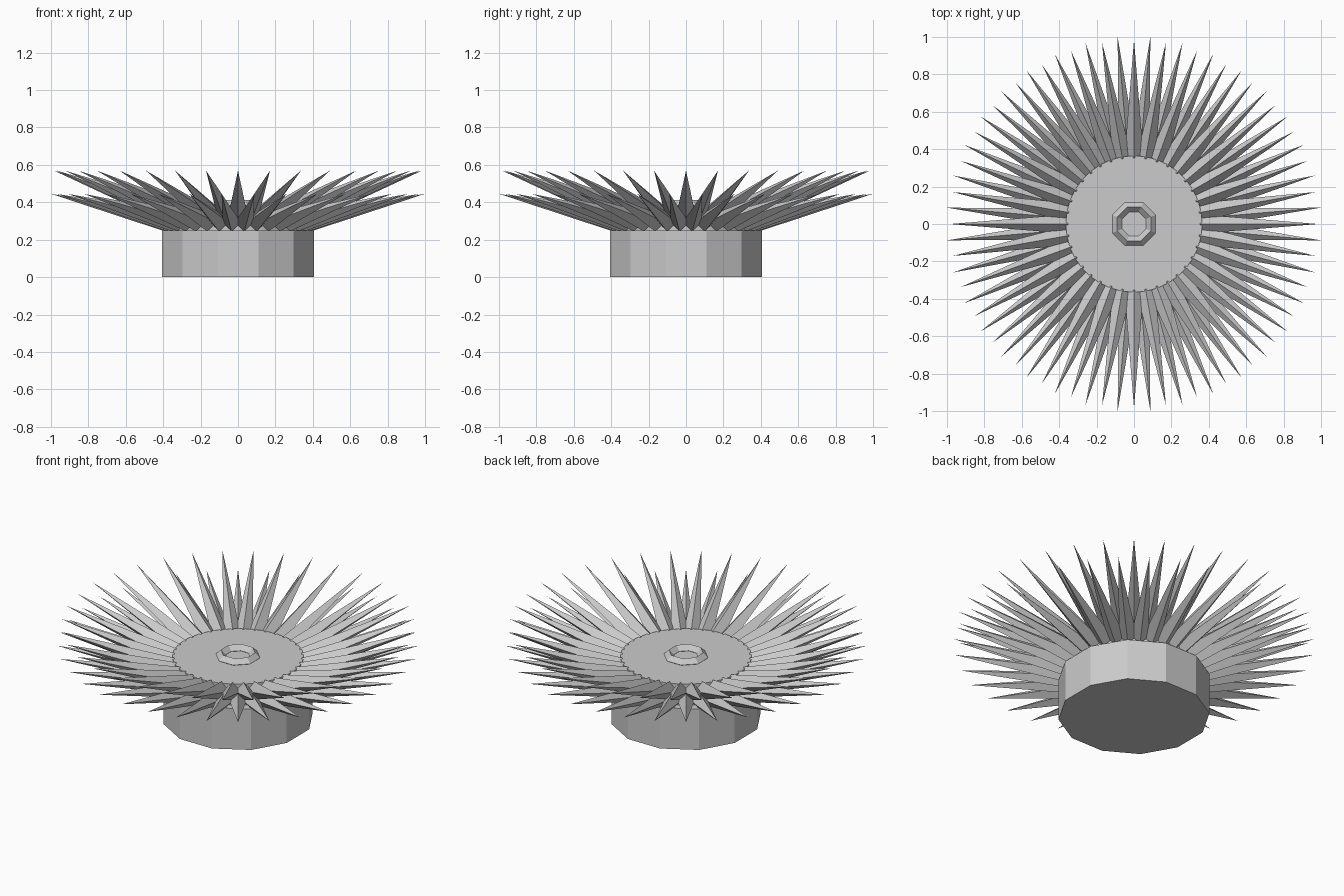
import bpy, bmesh, math
from mathutils import Vector

if "Cube" in bpy.data.objects:
    bpy.data.objects.remove(bpy.data.objects["Cube"])


def finish(name, bm):
    mesh = bpy.data.meshes.new(name)
    bmesh.ops.recalc_face_normals(bm, faces=bm.faces)
    bm.to_mesh(mesh)
    bm.free()
    obj = bpy.data.objects.new(name, mesh)
    bpy.context.collection.objects.link(obj)
    return obj


def prism(name, radius, z0, z1, sides, turn=0.0):
    bpy.ops.mesh.primitive_cylinder_add(
        vertices=sides, radius=radius, depth=z1 - z0,
        location=(0, 0, (z0 + z1) / 2), rotation=(0, 0, turn))
    bpy.context.object.name = name


def spike_ring(name, count, offset, base, tip, radius):
    """Ring of four-sided spikes; base and tip are (distance, height)."""
    bm = bmesh.new()
    for i in range(count):
        a = offset + math.tau * i / count
        out = Vector((math.cos(a), math.sin(a), 0))
        side = Vector((-math.sin(a), math.cos(a), 0))
        start = out * base[0] + Vector((0, 0, base[1]))
        end = out * tip[0] + Vector((0, 0, tip[1]))
        up = (end - start).normalized().cross(side)
        rim = [bm.verts.new(start + radius * d) for d in (up, side, -up, -side)]
        apex = bm.verts.new(end)
        for k in range(4):
            bm.faces.new((rim[k], rim[(k + 1) % 4], apex))
        bm.faces.new(rim)
    return finish(name, bm)


# Twelve-sided base and the flat centre disc above it
prism("base", 0.42, 0.0, 0.25, 12, math.radians(15))
prism("centre_disc", 0.365, 0.24, 0.38, 36)

# Two staggered rings of spikes
spike_ring("lower_spikes", 36, math.radians(5), (0.38, 0.293), (1.003, 0.445), 0.05)
spike_ring("upper_spikes", 36, 0.0, (0.37, 0.338), (0.985, 0.57), 0.05)

# Small eight-sided ring in the middle
bpy.ops.mesh.primitive_torus_add(
    major_segments=8, minor_segments=4, major_radius=0.097, minor_radius=0.028,
    location=(0, 0, 0.383), rotation=(0, 0, math.radians(22.5)))
bpy.context.object.name = "centre_ring"
